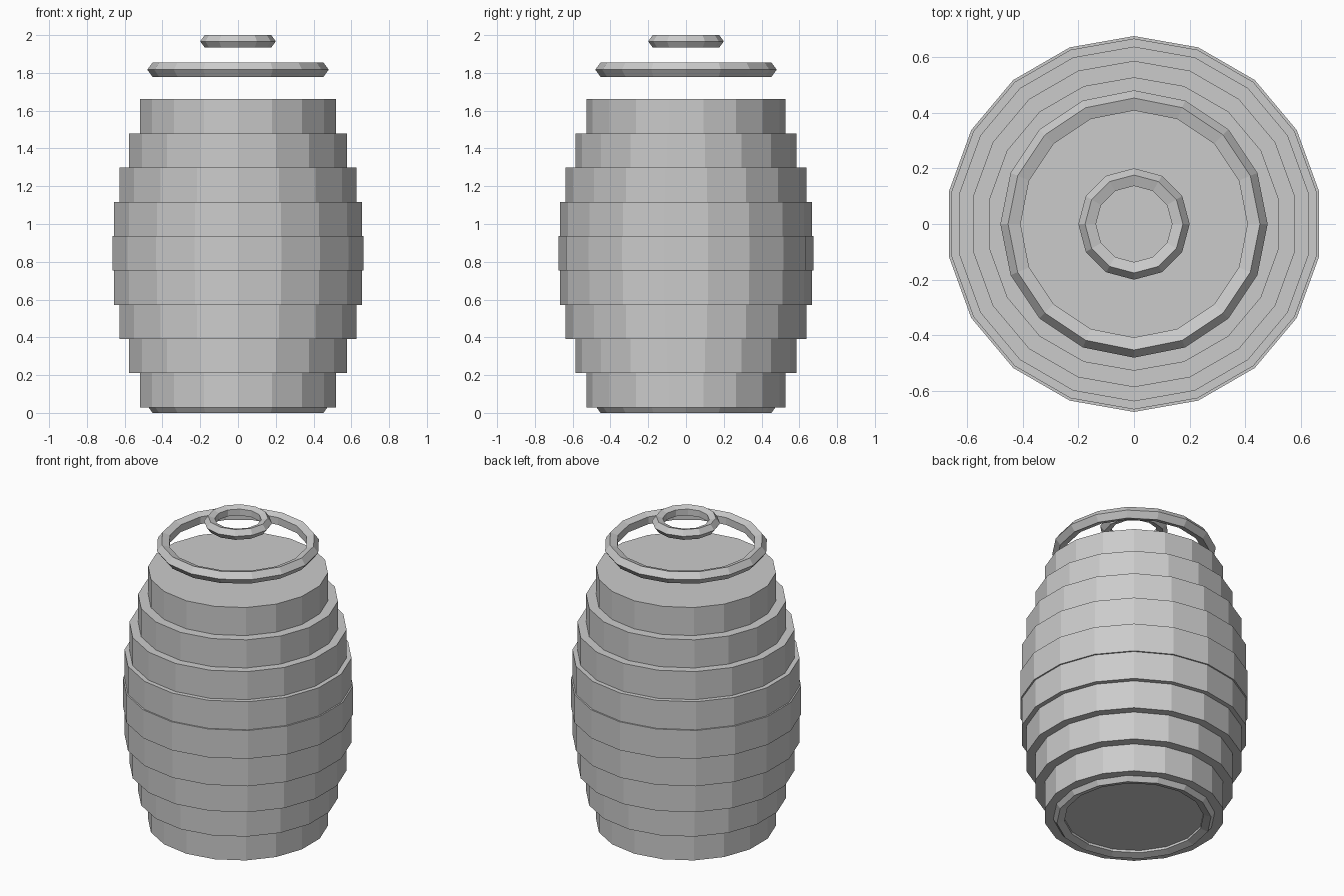
import bpy

if "Cube" in bpy.data.objects:
    bpy.data.objects.remove(bpy.data.objects["Cube"])


def drum(name, radius, z, height):
    bpy.ops.mesh.primitive_cylinder_add(vertices=18, radius=radius, depth=height,
                                        location=(0, 0, z))
    bpy.context.object.name = name


def ring(name, major, minor, z, sides):
    bpy.ops.mesh.primitive_torus_add(major_radius=major, minor_radius=minor,
                                     major_segments=sides, minor_segments=5,
                                     location=(0, 0, z))
    bpy.context.object.name = name


# Barrel body: nine stacked drums, widest in the middle
radii = [0.675, 0.666, 0.637, 0.586, 0.527]
for i in range(-4, 5):
    drum(f"barrel_layer_{i + 5}", radii[abs(i)], 0.845 + i * 0.181, 0.183)

# Base hoop, floating rim hoop and small handle ring
ring("base_hoop", 0.44, 0.04, 0.038, 16)
ring("rim_hoop", 0.44, 0.04, 1.817, 16)
ring("handle_ring", 0.165, 0.035, 1.967, 12)
